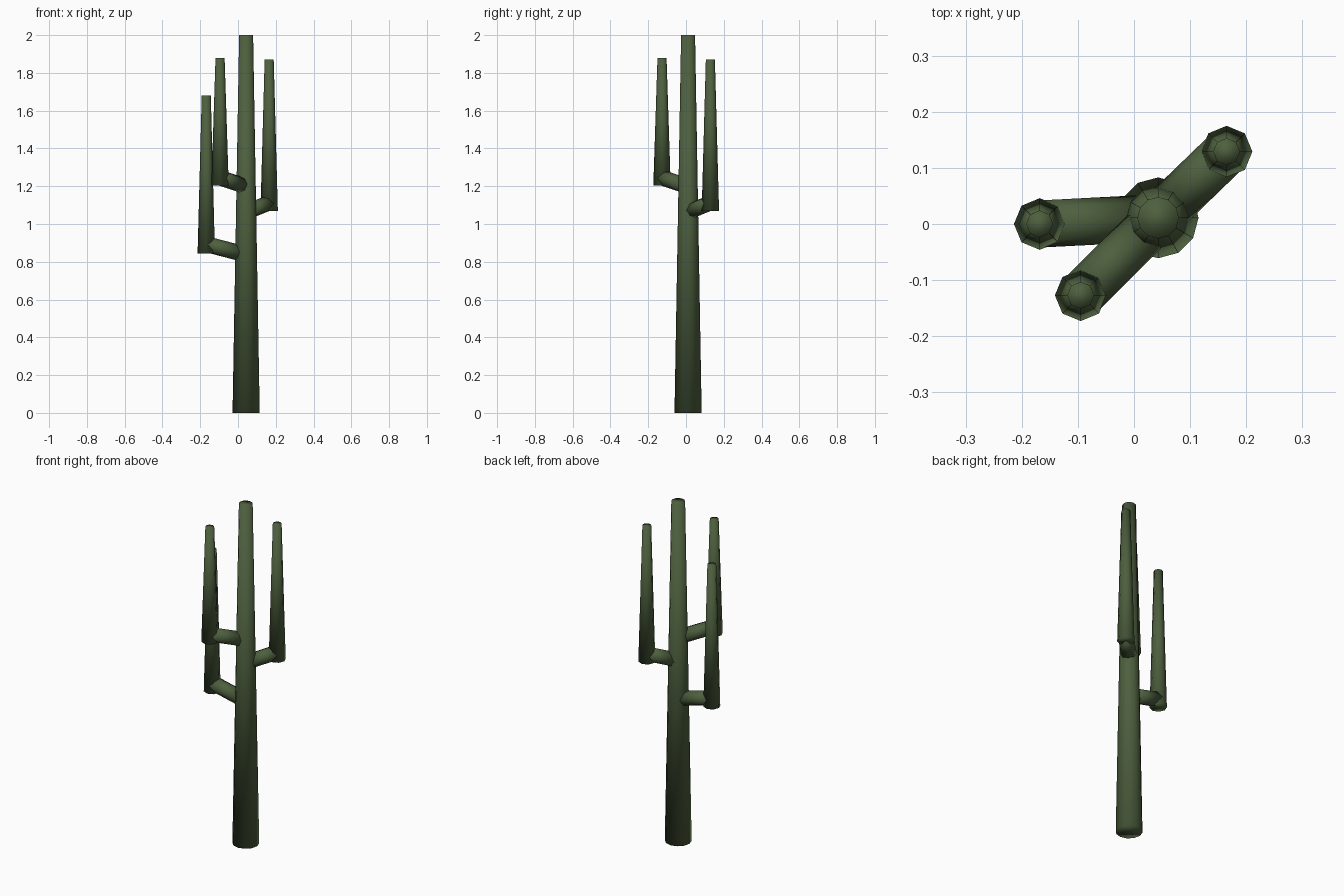
import bpy
from mathutils import Vector

if "Cube" in bpy.data.objects:
    bpy.data.objects.remove(bpy.data.objects["Cube"])

green = bpy.data.materials.new("cactus_green")
green.diffuse_color = (0.075, 0.115, 0.048, 1)
green.use_nodes = True
green.node_tree.nodes["Principled BSDF"].inputs["Base Color"].default_value = green.diffuse_color


def tapered(name, start, end, r1, r2, sides):
    """Smooth-shaded tapered cylinder running between two points."""
    a, b = Vector(start), Vector(end)
    axis = b - a
    bpy.ops.mesh.primitive_cone_add(vertices=sides, radius1=r1, radius2=r2,
                                    depth=axis.length, location=(a + b) / 2)
    ob = bpy.context.object
    ob.name = name
    if axis.x or axis.y:
        ob.rotation_euler = axis.to_track_quat('Z', 'Y').to_euler()
    ob.data.materials.append(green)
    bpy.ops.object.shade_smooth()
    return ob


# Trunk
TX, TY = 0.043, 0.011
tapered("trunk", (TX, TY, 0), (TX, TY, 2), 0.072, 0.037, 12)

# Arms: name, x, y, bottom z, top z, branch z at the arm, branch z at the trunk
arms = [
    ("left", -0.168, 0.0, 0.845, 1.68, 0.893, 0.848),
    ("front", -0.095, -0.127, 1.205, 1.88, 1.245, 1.207),
    ("right", 0.165, 0.129, 1.07, 1.87, 1.112, 1.072),
]
for name, x, y, z0, z1, za, zt in arms:
    tapered(name + "_arm", (x, y, z0), (x, y, z1), 0.046, 0.024, 8)
    # Sloping branch stops just inside the trunk
    inner = Vector((TX, TY, 0)).lerp(Vector((x, y, 0)), 0.18)
    tapered(name + "_branch", (x, y, za), (inner.x, inner.y, zt), 0.042, 0.042, 8)
